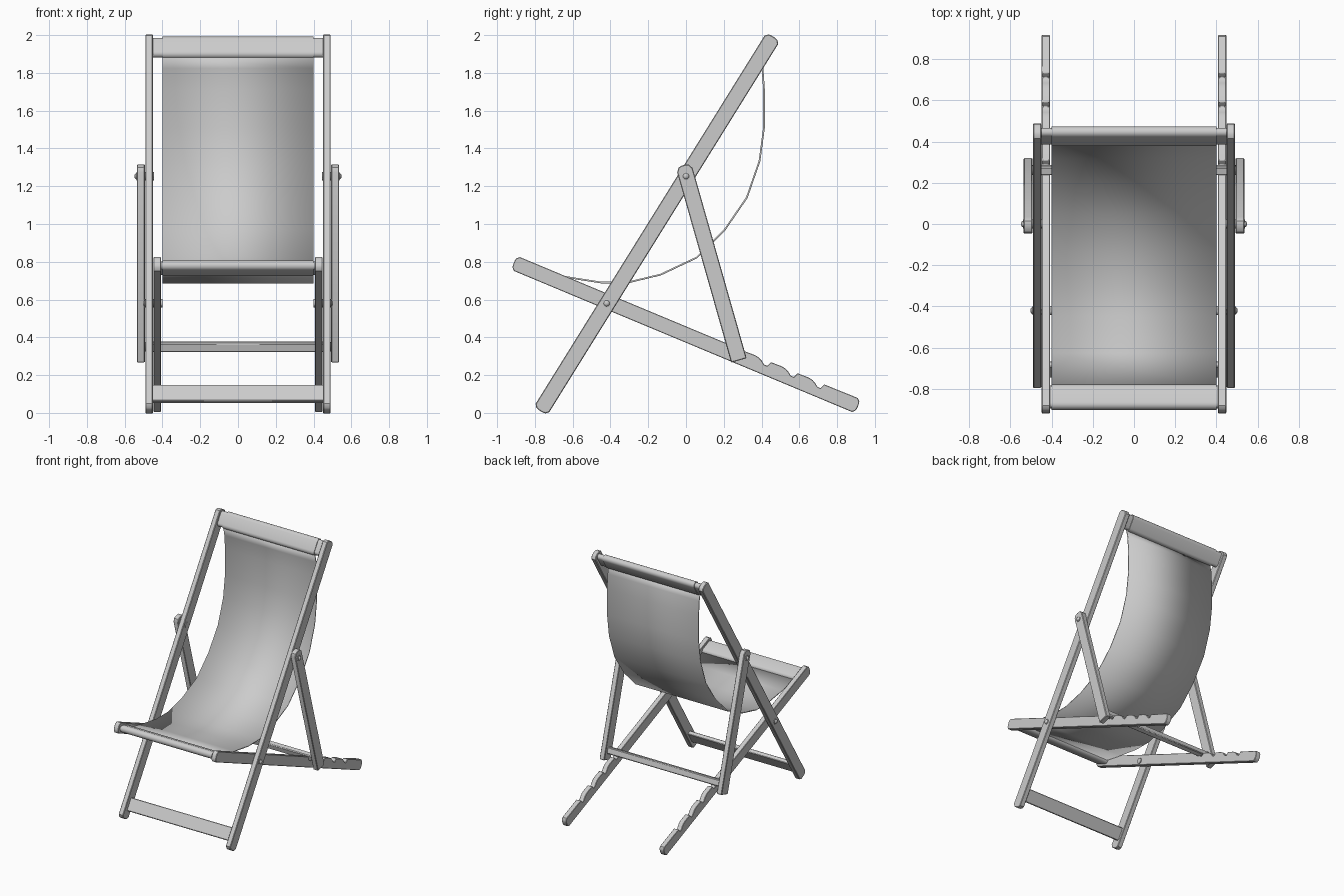
import bpy, bmesh, math
from mathutils import Vector

if "Cube" in bpy.data.objects:
    bpy.data.objects.remove(bpy.data.objects["Cube"])


def finish(name, bm, bevel=0.0, angle=35):
    bmesh.ops.recalc_face_normals(bm, faces=bm.faces)
    me = bpy.data.meshes.new(name)
    bm.to_mesh(me)
    bm.free()
    ob = bpy.data.objects.new(name, me)
    bpy.context.collection.objects.link(ob)
    bpy.context.view_layer.objects.active = ob
    ob.select_set(True)
    bpy.ops.object.shade_smooth_by_angle(angle=math.radians(angle))
    ob.select_set(False)
    if bevel:
        m = ob.modifiers.new("bevel", 'BEVEL')
        m.width = bevel
        m.segments = 1
        m.limit_method = 'ANGLE'
        m.angle_limit = math.radians(45)
    return ob


def prism(name, pts, x0, x1, bevel=0.0):
    """Extrude a (y, z) outline along x."""
    bm = bmesh.new()
    f = bm.faces.new([bm.verts.new((x0, y, z)) for y, z in pts])
    ext = bmesh.ops.extrude_face_region(bm, geom=[f])
    verts = [g for g in ext['geom'] if isinstance(g, bmesh.types.BMVert)]
    bmesh.ops.translate(bm, verts=verts, vec=(x1 - x0, 0, 0))
    return finish(name, bm, bevel)


def place(local, origin, direction):
    """Map (along, across) points onto a direction in the yz plane."""
    o, d = Vector(origin), Vector(direction).normalized()
    n = Vector((-d.y, d.x))
    return [tuple(o + d * u + n * v) for u, v in local]


def bulge(u, half, depth, sign, steps=6):
    """Curved end of a rail, from -sign*half to +sign*half."""
    out = []
    for i in range(steps + 1):
        t = -1 + 2 * i / steps
        out.append((u + sign * depth * math.sqrt(max(0, 1 - abs(t) ** 2.5)), sign * half * t))
    return out


def rail(a, b, half, start, end, top=()):
    """Rail outline from a to b; start and end are the end bulges."""
    a, b = Vector(a), Vector(b)
    length = (b - a).length
    tail = bulge(length, half, end, 1) if end else [(length, -half), (length, half)]
    return place(tail + list(top) + bulge(0, half, start, -1), a, b - a)


def stadium(d, r, n=8):
    """Rounded bar section."""
    pts = []
    for s in (1, -1):
        for i in range(n + 1):
            t = -math.pi / 2 + math.pi * i / n
            pts.append((s * (d / 2 + r * math.cos(t)), s * r * math.sin(t)))
    return pts


def box(l, t):
    return [(-l / 2, -t / 2), (l / 2, -t / 2), (l / 2, t / 2), (-l / 2, t / 2)]


A0, A1 = (-.76, .026), (.452, 1.975)      # back rails
B0, B1 = (-.895, .788), (.894, .042)      # seat rails
C0, C1 = (-.006, 1.285), (.28, .278)      # support legs
dA = Vector(A1) - Vector(A0)
dB = Vector(B1) - Vector(B0)
dC = Vector(C1) - Vector(C0)

# notches along the upper edge of the seat rails, listed back to front
step = [(.017, .038), (.006, .012), (-.012, .013), (-.03, .026), (-.05, .036), (-.075, .04)]
notches = [(uc + u, v) for uc in (1.73, 1.577, 1.424, 1.271) for u, v in step]

for side, s in (("left", -1), ("right", 1)):
    prism("back_rail_" + side, rail(A0, A1, .0425, .02, .02), s * .45, s * .49, .004)
    prism("seat_rail_" + side, rail(B0, B1, .04, .018, .018, notches), s * .408, s * .448, .003)
    prism("support_leg_" + side, rail(C0, C1, .0425, .028, 0), s * .493, s * .535, .004)
    # bolts with a washer and a domed head
    for part, x, y, z in (("support", .535, 0, 1.253), ("seat", .49, -.42, .58)):
        bm = bmesh.new()
        rings = []
        for r, h in ((.022, -.09), (.022, .003), (.016, .004), (.013, .009), (.006, .013)):
            rings.append([bm.verts.new((s * (x + h), y + r * math.cos(k * math.pi / 8),
                                        z + r * math.sin(k * math.pi / 8))) for k in range(16)])
        for p, q in zip(rings, rings[1:]):
            for k in range(16):
                bm.faces.new((p[k], p[k - 1], q[k - 1], q[k]))
        bm.faces.new(rings[0])
        bm.faces.new(rings[-1])
        finish(part + "_bolt_" + side, bm, angle=40)

# cross bars
TOP, FRONT = (.426, 1.933), (-.84, .765)
prism("top_bar", place(stadium(.072, .022), TOP, dA), -.455, .455)
prism("front_bar", place(stadium(.072, .022), FRONT, dB), -.415, .415)
prism("bottom_bar", place(box(.1, .032), (-.706, .1), dA), -.455, .455, .004)
prism("support_bar", place(box(.05, .042), (.262, .35), dC), -.495, .495, .006)

# fabric sleeves around the bars
prism("top_sleeve", place(stadium(.075, .027), TOP, dA), -.4, .4)
prism("front_sleeve", place(stadium(.075, .027), FRONT, dB), -.4, .4)

# hanging fabric sling
path = [(.392, 1.885), (.405, 1.825), (.413, 1.71), (.413, 1.51), (.389, 1.333), (.322, 1.14),
        (.204, .968), (.056, .822), (-.135, .732), (-.31, .69), (-.447, .69), (-.627, .718),
        (-.79, .748)]
bm = bmesh.new()
rows = [[bm.verts.new((x, y, z)) for x in (-.4, .4)] for y, z in path]
for a, b in zip(rows, rows[1:]):
    bm.faces.new((a[0], a[1], b[1], b[0]))
sling = finish("fabric_sling", bm, angle=60)
m = sling.modifiers.new("thickness", 'SOLIDIFY')
m.thickness = .009
m.offset = 0
